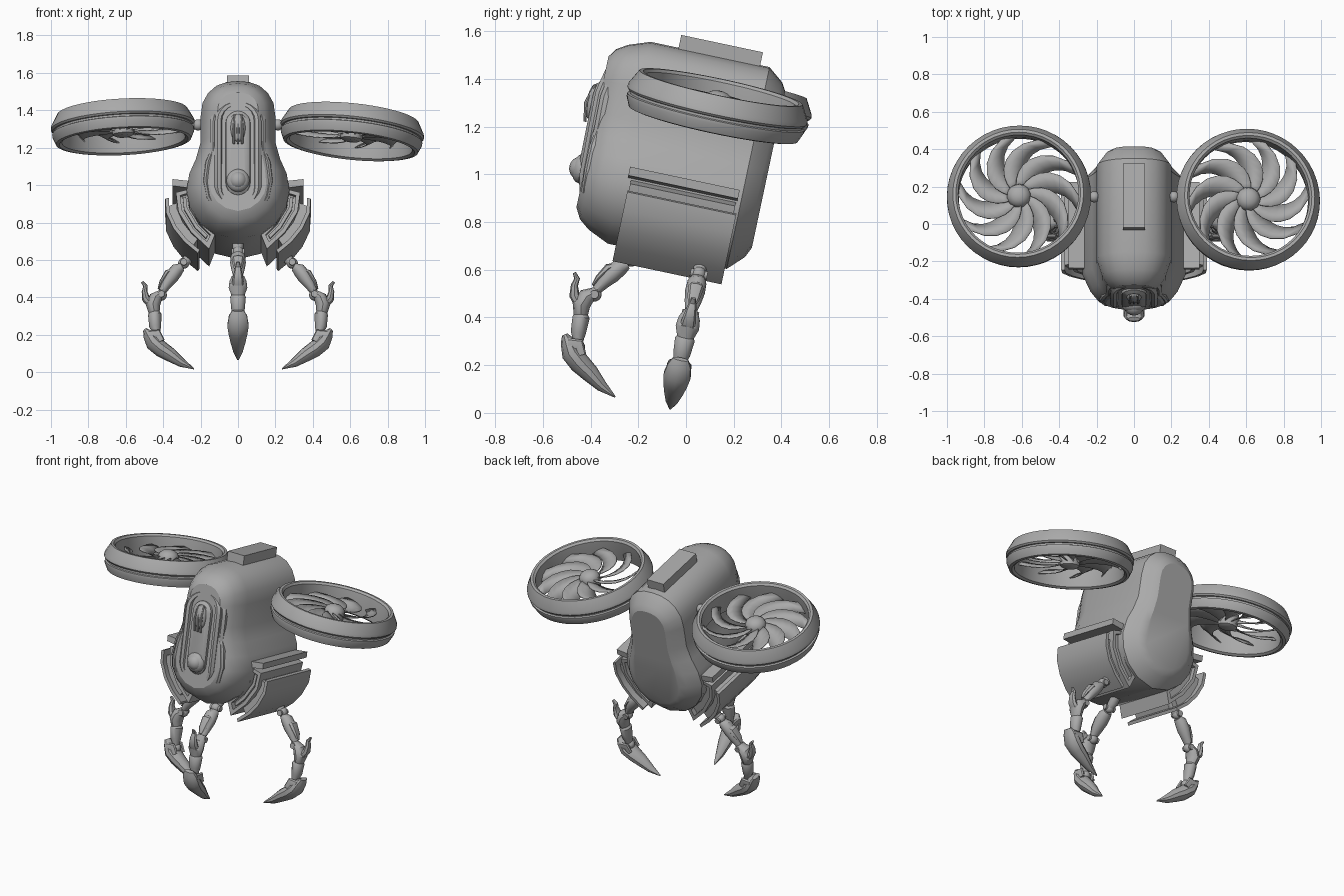
import bpy, bmesh, math
from mathutils import Matrix, Vector

cube = bpy.data.objects.get("Cube")
if cube:
    bpy.data.objects.remove(cube, do_unlink=True)

grey = bpy.data.materials.new("hull_grey")
grey.use_nodes = True
COLOUR = (0.4, 0.4, 0.4, 1)
grey.diffuse_color = COLOUR
grey.node_tree.nodes["Principled BSDF"].inputs["Base Color"].default_value = COLOUR

# The hull frame leans back; most parts are built inside it
HULL = Matrix.Translation((0, 0, 1.1)) @ Matrix.Rotation(math.radians(-12), 4, "X")
TAU = math.tau


def finish(name, bm, matrix, angle=35):
    bmesh.ops.recalc_face_normals(bm, faces=bm.faces)
    mesh = bpy.data.meshes.new(name)
    bm.to_mesh(mesh)
    bm.free()
    mesh.transform(matrix)
    if matrix.determinant() < 0:
        mesh.flip_normals()
    mesh.materials.append(grey)
    obj = bpy.data.objects.new(name, mesh)
    bpy.context.collection.objects.link(obj)
    bpy.ops.object.select_all(action="DESELECT")
    obj.select_set(True)
    bpy.context.view_layer.objects.active = obj
    bpy.ops.object.shade_smooth_by_angle(angle=math.radians(angle))
    return obj


def loft(name, rings, matrix=HULL, loop=False, angle=35):
    """Skin a row of equal rings; cap the ends unless it loops."""
    bm = bmesh.new()
    rows = [[bm.verts.new(p) for p in ring] for ring in rings]
    n = len(rows[0])
    for a, b in zip(rows, rows[1:] + rows[:1] if loop else rows[1:]):
        for i in range(n):
            j = (i + 1) % n
            bm.faces.new((a[i], a[j], b[j], b[i]))
    if not loop:
        bm.faces.new(rows[0])
        bm.faces.new(rows[-1])
    return finish(name, bm, matrix, angle)


def limb(name, path, side, matrix=HULL, sides=12):
    """Sweep an ellipse; path rows are (point, in-plane radius, side radius)."""
    pts = [Vector(p[0]) for p in path]
    side = Vector(side)
    rings = []
    for i, (p, a, b) in enumerate(path):
        t = (pts[min(i + 1, len(pts) - 1)] - pts[max(i - 1, 0)]).normalized()
        n = t.cross(side).normalized()
        rings.append([pts[i] + n * a * math.cos(TAU * k / sides)
                      + side * b * math.sin(TAU * k / sides) for k in range(sides)])
    return loft(name, rings, matrix)


def ball(name, centre, radius, matrix=HULL, scale=(1, 1, 1)):
    bm = bmesh.new()
    bmesh.ops.create_uvsphere(bm, u_segments=16, v_segments=10, radius=radius)
    return finish(name, bm, matrix @ Matrix.Translation(centre) @ Matrix.Diagonal((*scale, 1)))


def revolve(name, profile, matrix, steps=48):
    return loft(name, [[(r * math.cos(TAU * k / steps), r * math.sin(TAU * k / steps), z)
                        for r, z in profile] for k in range(steps)], matrix, loop=True)


# Hull: keyhole outline, tapered at both ends
half = [(0, .415), (.06, .41), (.115, .39), (.16, .35), (.19, .295), (.2, .22), (.2, .08),
        (.225, -.01), (.26, -.09), (.275, -.18), (.258, -.27), (.205, -.355), (.12, -.42), (0, -.45)]
outline = half + [(-x, z) for x, z in half[-2:0:-1]]


def hull_ring(y, s):
    ring = []
    for x, z in outline:
        spine = max(-.18, min(.2, z))
        ring.append((x * s, y, spine + (z - spine) * s))
    return ring


loft("hull", [hull_ring(*r) for r in ((-.4, .55), (-.375, .72), (-.33, .85), (-.24, 1),
                                      (.27, 1), (.335, .76), (.355, .6))], angle=28)

# Top pack
loft("top_pack", [[(x, y, z) for x, z in ((-.06, .38), (.06, .38), (.06, .47), (-.06, .47))]
                  for y in (-.12, .23)])


# Cockpit: bowed capsules on the nose
def capsule(hw, low, high, y, n=10):
    pts = []
    for centre, start in ((high - hw, 0), (low + hw, math.pi)):
        for k in range(n + 1):
            a = start + math.pi * k / n
            pts.append((hw * math.cos(a), centre + hw * math.sin(a)))
    return [(x, y + .5 * z * z, z) for x, z in pts]


def nose(name, rows, low, high):
    loft(name, [capsule(hw, low + d, high - d, y) for hw, d, y in rows])


nose("cockpit_base", [(.15, 0, -.34), (.15, 0, -.395), (.135, .015, -.41)], -.335, .3)
nose("cockpit_frame", [(.125, 0, -.37), (.125, 0, -.42), (.11, .015, -.435), (.092, .033, -.43),
                       (.085, .04, -.412)], -.32, .285)
nose("cockpit_shell", [(.068, 0, -.4), (.064, .004, -.43), (.045, .023, -.442)], -.245, .22)
ball("nose_eye", (0, -.415, -.165), .05)
ball("nose_eye_socket", (0, -.415, -.165), .062, scale=(1, .6, 1))
ball("upper_lens", (0, -.425, .12), .045, scale=(.9, .6, 1.7))
for i in (-1, 0, 1):
    limb("lens_rib", [((i * .022, -.44, .03), .006, .006), ((i * .024, -.452, .11), .008, .007),
                      ((i * .018, -.43, .19), .006, .006)], (1, 0, 0), sides=8)

# Layered side armour
CENTRE = Vector((0, -.1))


def shell(pts, near, far, trim=0):
    pts = [Vector(p) for p in pts]
    ends = pts[0].lerp(pts[1], trim), pts[-1].lerp(pts[-2], trim)
    pts = [ends[0], *pts[1:-1], ends[1]]
    out = [(p - CENTRE).normalized() for p in pts]
    return ([p + d * near for p, d in zip(pts, out)]
            + [p + d * far for p, d in zip(pts, out)][::-1])


def extrude(name, rows, m):
    loft(name, [[(p[0], y, p[1]) for p in poly] for poly, y in rows], HULL @ m, angle=30)


mid = [(.255, -.165), (.25, -.25), (.2, -.34), (.125, -.42)]
outer = [(.37, -.215), (.366, -.29), (.33, -.37), (.275, -.44), (.205, -.5)]
ledge = [(.22, -.168), (.35, -.152), (.35, -.115), (.22, -.13)]
for side, mirror in (("left", 1), ("right", -1)):
    m = Matrix.Diagonal((mirror, 1, 1, 1))
    rim, pocket = shell(mid, -.01, .08), shell(mid, .015, .058, .22)
    extrude(side + "_armour_core", [(pocket, -.16), (pocket, -.2), (rim, -.2),
                                    (rim, .25), (pocket, .25), (pocket, .22)], m)
    inlay = shell(mid, .026, .045, .35)
    extrude(side + "_armour_inlay", [(inlay, -.185), (inlay, 0)], m)
    plate = shell(outer, 0, .02)
    extrude(side + "_armour_plate", [(plate, -.205), (plate, .262)], m)
    spacer = shell(outer, -.045, .005, .5)
    extrude(side + "_armour_spacer", [(spacer, -.17), (spacer, .22)], m)
    extrude(side + "_armour_ledge", [(ledge, -.215), (ledge, .255)], m)
    # Cheek guard beside the cockpit
    limb(side + "_cheek_guard", [((.128, -.365, .03), .012, .02), ((.16, -.37, -.06), .016, .03),
                                 ((.172, -.37, -.16), .016, .03), ((.155, -.365, -.25), .016, .03),
                                 ((.115, -.355, -.31), .01, .02)], (0, 1, 0), HULL @ m, 8)


# Claws: three copies of one limb around a shared centre
def claw(label, degrees):
    m = HULL @ Matrix.Translation((0, .16, 0)) @ Matrix.Rotation(math.radians(degrees), 4, "Z")

    def part(name, rows, sides=12):
        limb(label + name, [((r, 0, z), a, b) for r, z, a, b in rows], (0, 1, 0), m, sides)

    def joint(name, r, z, size):
        ball(label + name, (r, 0, z), size, m)
        limb(label + name + "_pin", [((r, y, z), size * .6, size * .6) for y in (-size * 1.2, size * 1.2)],
             (1, 0, 0), m)

    part("_mount", [(.22, -.4, .03, .03), (.26, -.465, .03, .03), (.3, -.51, .02, .02)])
    joint("_hip", .29, -.495, .03)
    part("_upper_arm", [(.3, -.515, .022, .03), (.325, -.53, .036, .04), (.355, -.57, .038, .042),
                        (.385, -.615, .028, .035), (.405, -.65, .02, .026)])
    part("_upper_guard", [(.33, -.525, .01, .02), (.375, -.55, .02, .034), (.41, -.6, .012, .026),
                          (.425, -.635, .005, .012)], 8)
    joint("_elbow", .41, -.67, .03)
    part("_lower_arm", [(.405, -.655, .018, .03), (.44, -.685, .036, .045), (.455, -.725, .038, .05),
                        (.448, -.765, .03, .036), (.445, -.775, .036, .042), (.443, -.84, .032, .036),
                        (.438, -.865, .024, .028), (.436, -.9, .02, .024)])
    part("_spike", [(.46, -.73, .02, .035), (.492, -.69, .022, .03), (.5, -.65, .015, .022),
                    (.495, -.62, .012, .016), (.512, -.598, .007, .01)], 8)
    joint("_wrist", .432, -.9, .03)
    part("_talon", [(.497, -.86, .012, .034), (.48, -.885, .03, .05), (.452, -.93, .044, .06),
                    (.41, -.965, .044, .052), (.36, -.997, .038, .042), (.3, -1.04, .024, .026),
                    (.235, -1.073, .003, .004)], 10)
    for y in (-.04, .04):
        limb(label + "_talon_fork", [((.475, y, -.9), .03, .012), ((.43, y, -.89), .026, .012),
                                     ((.41, y, -.93), .02, .01)], (0, 1, 0), m, 8)


for label, degrees in (("left_claw", 0), ("right_claw", 180), ("front_claw", -90)):
    claw(label, degrees)


# Ducted fans with swept blades
def fan(side, centre, roll, flip):
    m = (Matrix.Translation(centre) @ Matrix.Rotation(math.radians(roll), 4, "Y")
         @ Matrix.Rotation(math.radians(-12), 4, "X") @ Matrix.Diagonal((flip, 1, 1, 1)))
    revolve(side + "_fan_ring", [(.322, .07), (.334, .082), (.35, .082), (.383, .022), (.386, .004),
                                 (.378, -.006), (.37, -.008), (.37, -.018), (.38, -.022), (.38, -.035),
                                 (.362, -.076), (.345, -.08), (.33, -.07), (.322, 0)], m)
    limb(side + "_fan_hub", [((0, 0, z), r, r) for z, r in
                             ((-.05, .04), (-.04, .058), (.02, .064), (.045, .055), (.06, .035), (.066, .012))],
         (1, 0, 0), m, 24)
    bm = bmesh.new()
    for b in range(10):
        rows = []
        for k in range(8):
            t = k / 7
            r = .05 + .275 * t
            mid_angle = TAU * b / 10 + .75 * t * t
            chord = .018 + .04 * math.sin(math.pi * min(1, .12 + t * .72))
            row = []
            for u in (-1, 0, 1):
                a = mid_angle + u * chord / r
                row.append(bm.verts.new((r * math.cos(a), r * math.sin(a),
                                         -.026 * u * (1 - .3 * t) + .006 * (1 - u * u))))
            rows.append(row)
        for p, q in zip(rows, rows[1:]):
            for i in (0, 1):
                bm.faces.new((p[i], p[i + 1], q[i + 1], q[i]))
    blades = finish(side + "_fan_blades", bm, m)
    blades.modifiers.new("thickness", "SOLIDIFY").thickness = .005
    # Pylon between hull and ring
    x = flip
    limb(side + "_pylon", [((x * .17, .145, 1.325), .022, .022), ((x * .27, .143, 1.32), .018, .018)],
         (0, 1, 0), Matrix())
    ball(side + "_pylon_joint", (x * .213, .145, 1.322), .03, Matrix())


fan("left", (.61, .13, 1.285), 6, 1)
fan("right", (-.615, .147, 1.31), -3, -1)
